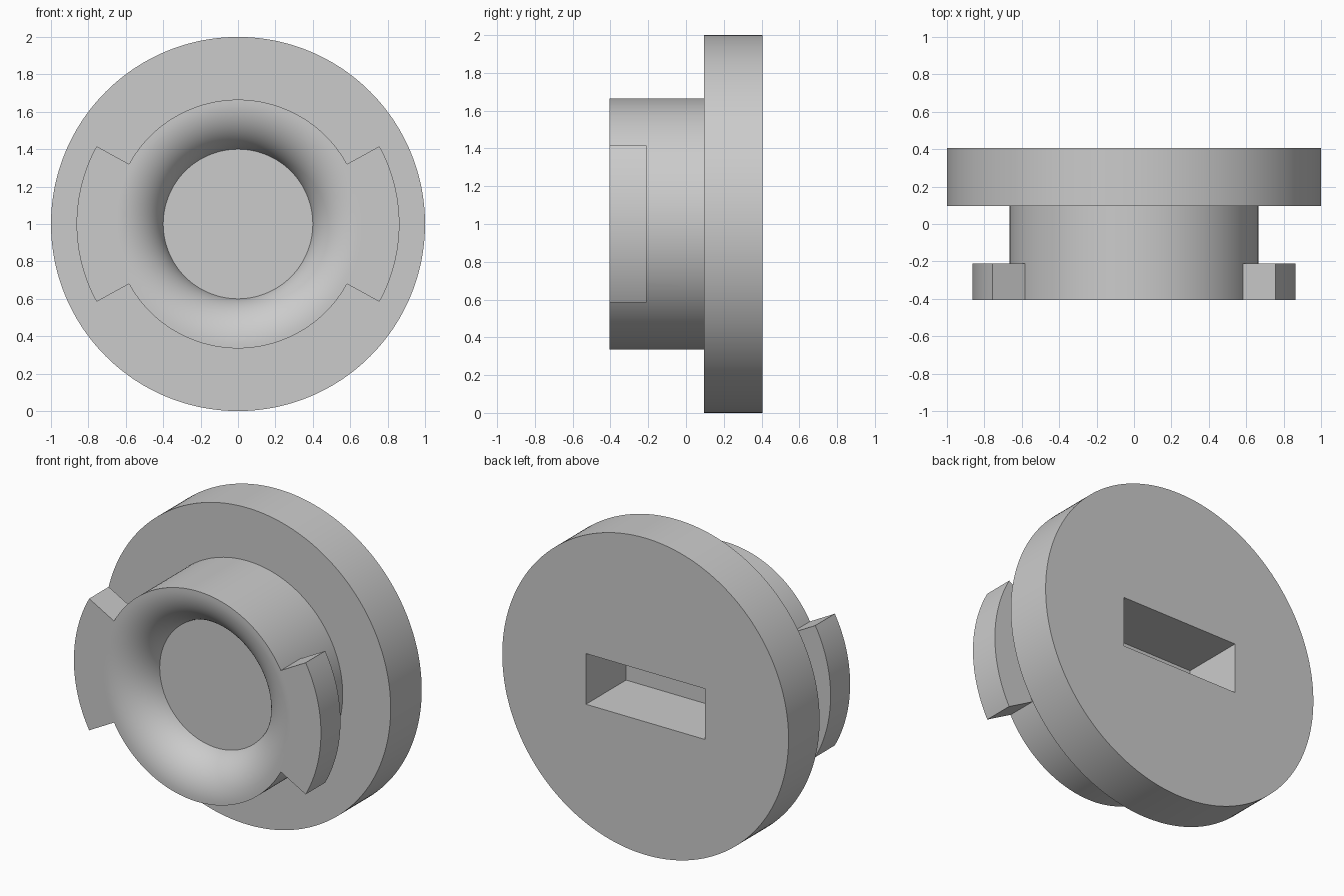
import bpy, bmesh
from math import sin, cos, pi, radians, atan2, acos

cube = bpy.data.objects.get("Cube")
if cube:
    bpy.data.objects.remove(cube, do_unlink=True)

SEG = 200
FRONT, BACK, STEP, TAB_BACK = -0.405, 0.405, 0.095, -0.21
BOSS_R, TAB_R, TAB_ANGLE = 0.665, 0.863, radians(28.8)
LIP_R, ROUND, DEPTH = 0.65, 0.258, 0.195

grey = bpy.data.materials.new("plain_grey")
grey.use_nodes = True
grey.diffuse_color = (0.6, 0.6, 0.6, 1)
grey.node_tree.nodes["Principled BSDF"].inputs["Base Color"].default_value = (0.6, 0.6, 0.6, 1)

# Profile (radius, y): back rim, flange, boss, then the rounded lip into the recess
profile = [(1, BACK), (1, STEP), (BOSS_R, STEP), (BOSS_R, TAB_BACK), (BOSS_R, FRONT)]
end = acos(1 - DEPTH / ROUND)
for i in range(21):
    a = end * i / 20
    profile.append((LIP_R - ROUND * sin(a), FRONT + ROUND * (1 - cos(a))))

# Turn the profile about the y axis
bm = bmesh.new()
rings = []
for r, y in profile:
    rings.append([bm.verts.new((r * cos(2 * pi * k / SEG), y, 1 + r * sin(2 * pi * k / SEG)))
                  for k in range(SEG)])
for lower, upper in zip(rings, rings[1:]):
    for k in range(SEG):
        n = (k + 1) % SEG
        bm.faces.new((lower[k], lower[n], upper[n], upper[k]))
bm.faces.new(rings[0])
bm.faces.new(rings[-1])
bmesh.ops.recalc_face_normals(bm, faces=bm.faces[:])

# Locking tabs: pull the front band of the boss outward on both sides
tab_faces = []
for f in bm.faces:
    c = f.calc_center_median()
    on_band = len(f.verts) == 4 and all(
        abs(((v.co.x ** 2 + (v.co.z - 1) ** 2) ** 0.5) - BOSS_R) < 0.001 for v in f.verts)
    if on_band and c.y < TAB_BACK and abs(atan2(c.z - 1, abs(c.x))) < TAB_ANGLE:
        tab_faces.append(f)
grown = bmesh.ops.extrude_face_region(bm, geom=tab_faces)
for v in grown["geom"]:
    if isinstance(v, bmesh.types.BMVert):
        v.co.x *= TAB_R / BOSS_R
        v.co.z = 1 + (v.co.z - 1) * TAB_R / BOSS_R
bmesh.ops.delete(bm, geom=[f for f in tab_faces if f.is_valid], context='FACES')
bmesh.ops.recalc_face_normals(bm, faces=bm.faces[:])

mesh = bpy.data.meshes.new("twist_cap")
bm.to_mesh(mesh)
bm.free()
mesh.materials.append(grey)
cap = bpy.data.objects.new("twist_cap", mesh)
bpy.context.collection.objects.link(cap)

# Rectangular key slot in the back
bpy.ops.mesh.primitive_cube_add(size=1, location=(0, BACK, 1))
cutter = bpy.context.object
cutter.name = "slot_cutter"
cutter.scale = (0.83, 0.8, 0.32)
cutter.hide_render = True
cutter.data.materials.append(grey)
cut = cap.modifiers.new("slot", 'BOOLEAN')
cut.operation = 'DIFFERENCE'
cut.solver = 'EXACT'
cut.object = cutter

bpy.ops.object.select_all(action='DESELECT')
cap.select_set(True)
bpy.context.view_layer.objects.active = cap
bpy.ops.object.modifier_apply(modifier=cut.name)
bpy.data.objects.remove(cutter, do_unlink=True)
bpy.ops.object.shade_smooth_by_angle(angle=radians(30))
